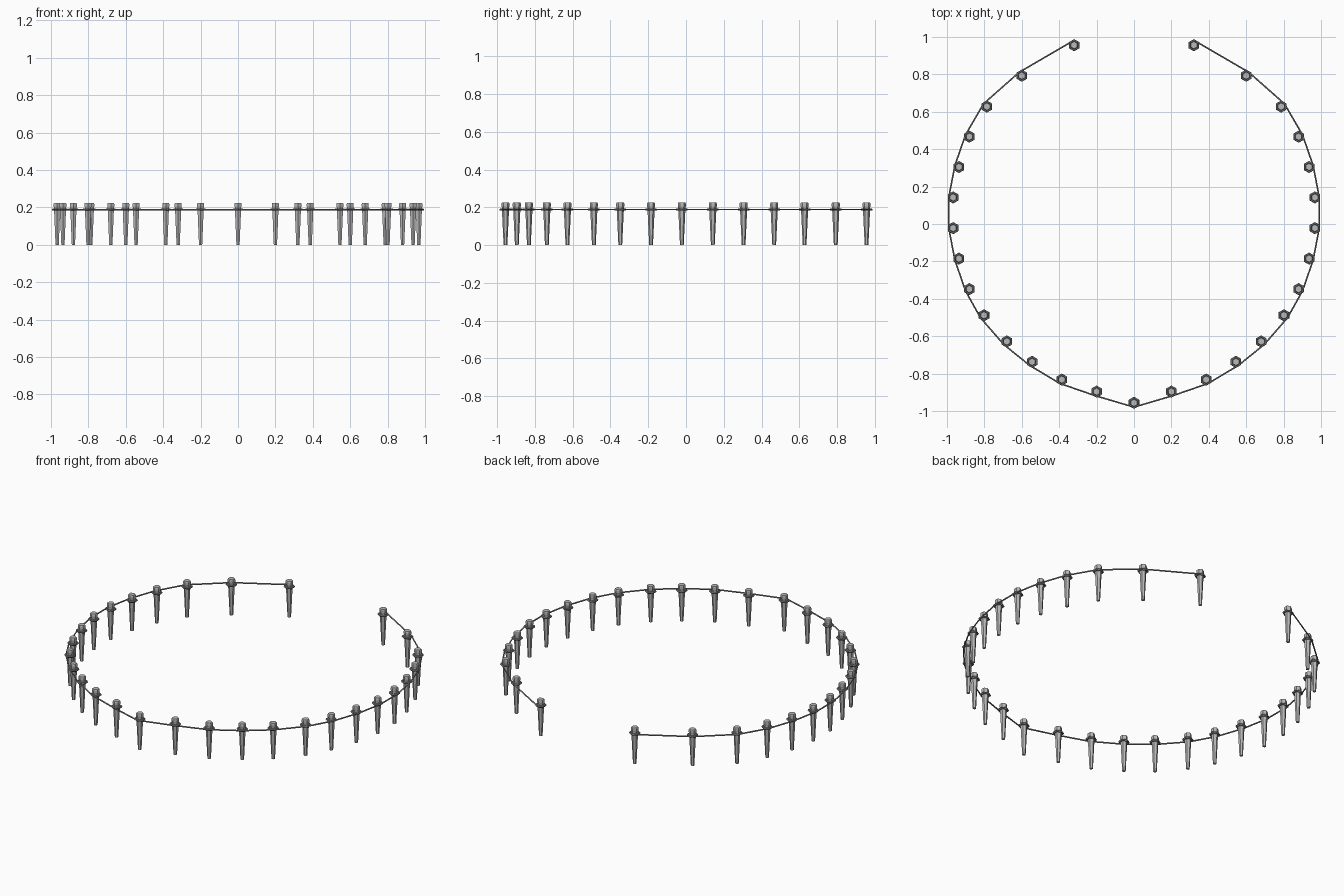
import bpy, bmesh, math
from mathutils import Vector, Matrix

if "Cube" in bpy.data.objects:
    bpy.data.objects.remove(bpy.data.objects["Cube"])


def material(name, rgb):
    m = bpy.data.materials.new(name)
    m.use_nodes = True
    m.diffuse_color = (*rgb, 1)
    m.node_tree.nodes["Principled BSDF"].inputs["Base Color"].default_value = (*rgb, 1)
    return m


post_grey = material("post grey", (0.49, 0.49, 0.49))
cord_grey = material("cord grey", (0.25, 0.25, 0.25))

CORD_Z = 0.188
CORD_R = 0.0042
SIDES = 6

# Post positions on the left half, front to back; the other half is mirrored
half = [(0, -.956), (.2, -.896), (.386, -.832), (.545, -.737), (.68, -.628),
        (.802, -.488), (.88, -.348), (.936, -.185), (.967, -.022), (.967, .142),
        (.936, .305), (.88, .467), (.787, .628), (.6, .793), (.32, .956)]
posts = [Vector((-x, y, 0)) for x, y in reversed(half[1:])] + [Vector((x, y, 0)) for x, y in half]


def lathe(bm, profile, closed):
    """Sweep an (r, z) profile around z with few sides."""
    rings = [[bm.verts.new((r * math.cos(a), r * math.sin(a), z)) for r, z in profile]
             for a in (math.tau * i / SIDES for i in range(SIDES))]
    n = len(profile)
    for i in range(SIDES):
        a, b = rings[i], rings[(i + 1) % SIDES]
        for j in range(n if closed else n - 1):
            k = (j + 1) % n
            bm.faces.new((a[j], b[j], b[k], a[k]))
    if not closed:
        bm.faces.new([r[0] for r in reversed(rings)])
        bm.faces.new([r[-1] for r in rings])


def make_mesh(name, profile, closed, mat):
    bm = bmesh.new()
    lathe(bm, profile, closed)
    bmesh.ops.recalc_face_normals(bm, faces=bm.faces)
    me = bpy.data.meshes.new(name)
    bm.to_mesh(me)
    bm.free()
    me.materials.append(mat)
    return me


# Tapered post with a slightly chamfered top, and a cord loop tied around it
post_mesh = make_mesh("post", [(.010, 0), (.0195, .2), (.0215, .205), (.0215, .219), (.019, .225)],
                      False, post_grey)
loop_profile = [(.026 + .0065 * math.cos(a), CORD_Z + .0065 * math.sin(a))
                for a in (math.tau * i / 6 for i in range(6))]
loop_mesh = make_mesh("cord_loop", loop_profile, True, cord_grey)

path = []
for i, p in enumerate(posts):
    before, after = posts[max(i - 1, 0)], posts[min(i + 1, len(posts) - 1)]
    t = (after - before).normalized()
    out = Vector((t.y, -t.x, 0))
    path.append(p + out * .023 + Vector((0, 0, CORD_Z)))
    turn = Matrix.Translation(p) @ Matrix.Rotation(math.pi / 6, 4, "Z")
    for name, me in (("post", post_mesh), ("cord_loop", loop_mesh)):
        ob = bpy.data.objects.new(f"{name}_{i + 1}", me)
        ob.matrix_world = turn
        bpy.context.collection.objects.link(ob)

# Straight cord runs from post to post, open at the back
curve = bpy.data.curves.new("cord", "CURVE")
curve.dimensions = "3D"
curve.bevel_depth = CORD_R
curve.bevel_resolution = 1
curve.use_fill_caps = True
spline = curve.splines.new("POLY")
spline.points.add(len(path) - 1)
for pt, co in zip(spline.points, path):
    pt.co = (*co, 1)
curve.materials.append(cord_grey)
cord = bpy.data.objects.new("cord", curve)
bpy.context.collection.objects.link(cord)
bpy.context.view_layer.objects.active = cord
cord.select_set(True)
bpy.ops.object.convert(target="MESH")
